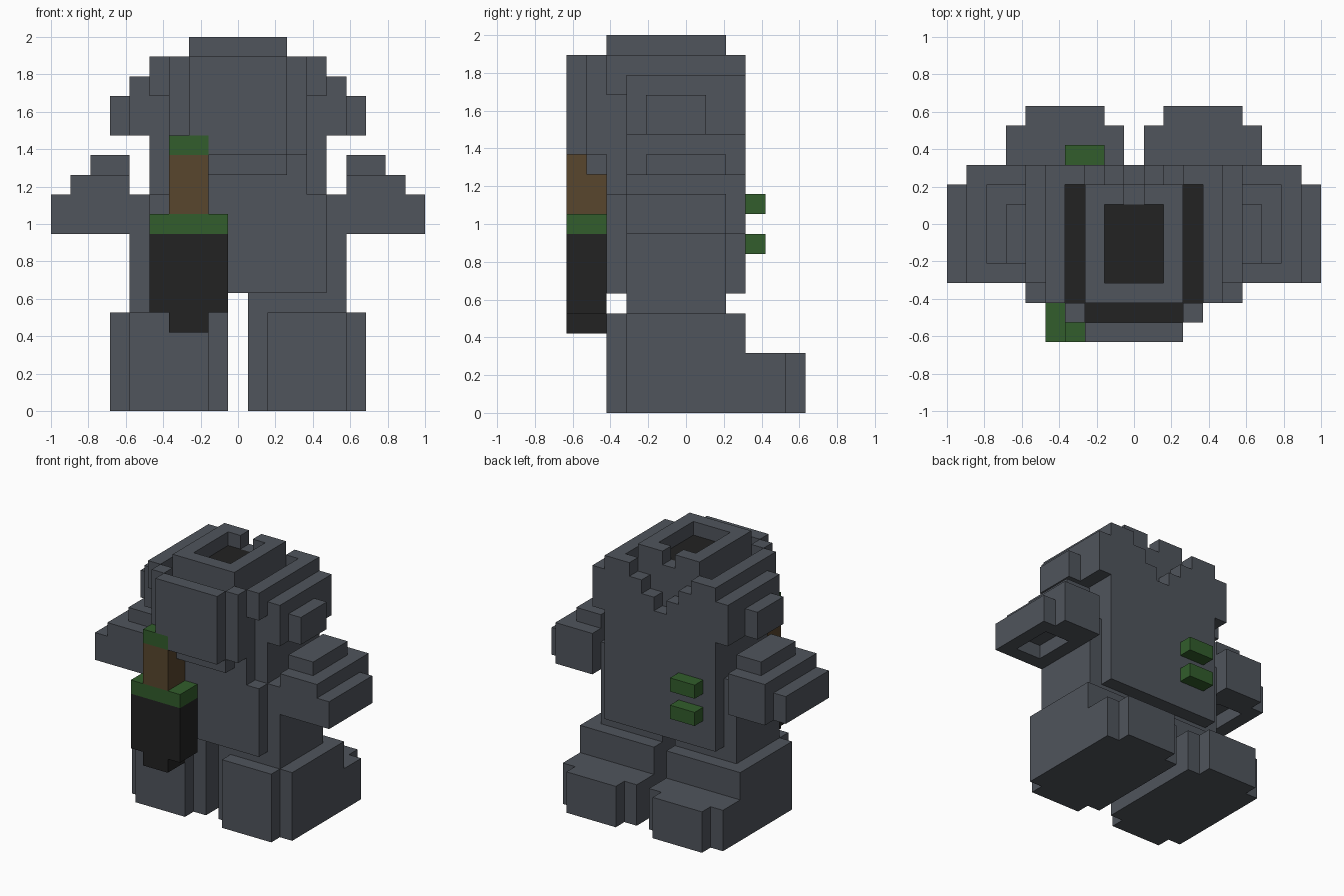
import bpy
import bmesh
from mathutils import Vector

U = 2 / 19  # size of one block

if "Cube" in bpy.data.objects:
    bpy.data.objects.remove(bpy.data.objects["Cube"], do_unlink=True)


def material(name, rgb):
    m = bpy.data.materials.new(name)
    m.use_nodes = True
    m.diffuse_color = (*rgb, 1)
    m.node_tree.nodes["Principled BSDF"].inputs["Base Color"].default_value = (*rgb, 1)
    return m


GREY = material("slate grey", (0.080, 0.090, 0.107))
BLACK = material("soft black", (0.016, 0.016, 0.016))
GREEN = material("leaf green", (0.032, 0.110, 0.025))
BROWN = material("wood brown", (0.098, 0.061, 0.027))

SIDES = [Vector(v) for v in ((1, 0, 0), (-1, 0, 0), (0, 1, 0), (0, -1, 0), (0, 0, 1), (0, 0, -1))]


def cells(box):
    """Unit blocks inside a box (x0, x1, y0, y1, z0, z1)."""
    x0, x1, y0, y1, z0, z1 = box
    return {(x0 + i, y0 + j, z0 + k)
            for i in range(round(x1 - x0)) for j in range(y1 - y0) for k in range(z1 - z0)}


def flip(box):
    return (-box[1], -box[0], *box[2:])


def part(name, mat, boxes, carve=(), mirror=False, dark=None):
    """Union of block boxes minus carved boxes; dark(face centre) picks black top faces."""
    if mirror:
        boxes = list(boxes) + [flip(b) for b in boxes]
        carve = list(carve) + [flip(b) for b in carve]
    solid = set().union(*[cells(b) for b in boxes])
    for b in carve:
        solid -= cells(b)
    bm = bmesh.new()
    for c in sorted(solid):
        mid = Vector(c) + Vector((0.5, 0.5, 0.5))
        for n in SIDES:
            if tuple(Vector(c) + n) in solid:
                continue
            a = Vector((n.y, n.z, n.x)) / 2
            b = n.cross(a)
            centre = mid + n / 2
            f = bm.faces.new([bm.verts.new((centre + p) * U) for p in (a + b, b - a, -a - b, a - b)])
            f.normal_update()
            if f.normal.dot(n) < 0:
                f.normal_flip()
            if dark and n.z > 0 and dark(centre):
                f.material_index = 1
    bmesh.ops.remove_doubles(bm, verts=bm.verts, dist=0.001)
    bmesh.ops.dissolve_limit(bm, angle_limit=0.01, verts=bm.verts, edges=bm.edges,
                             delimit={'MATERIAL'})
    me = bpy.data.meshes.new(name)
    bm.to_mesh(me)
    bm.free()
    me.materials.append(mat)
    if dark:
        me.materials.append(BLACK)
    ob = bpy.data.objects.new(name, me)
    bpy.context.collection.objects.link(ob)
    return ob


# Legs and feet, one per side
leg = [(0.5, 6.5, -3, 3, 0, 5), (1.5, 5.5, -4, -3, 0, 5),
       (0.5, 6.5, 3, 5, 0, 3), (1.5, 5.5, 5, 6, 0, 3)]
part("left_leg", GREY, leg)
part("right_leg", GREY, [flip(b) for b in leg])

# Hips, split between the legs
part("hips", GREY, [(-5.5, 5.5, -3, 2, 5, 9)], carve=[(-0.5, 0.5, -3, 2, 5, 6)])

# Coat
part("coat", GREY, [(-4.5, 4.5, -4, 3, 6, 11)])

# Sleeves with hollow cuffs
sleeve = [(4.5, 9.5, -3, 2, 9, 11), (5.5, 8.5, -3, 3, 9, 12), (5.5, 7.5, -2, 2, 12, 13)]
cuff = [(6.5, 8.5, -2, 1, 9, 10)]
part("left_sleeve", GREY, sleeve, cuff)
part("right_sleeve", GREY, [flip(b) for b in sleeve], [flip(b) for b in cuff])

# Head: core, crown ring with a pit and a notch, face plate and visor
part("head", GREY,
     [(-3.5, 3.5, -4, 2, 11, 17), (-2.5, 2.5, -4, 2, 17, 19),
      (-2.5, 2.5, -5, -4, 12, 17), (-3.5, -2.5, -5, -4, 13, 18), (2.5, 3.5, -5, -4, 13, 18),
      (-2.5, 2.5, -6, -5, 14, 18), (-1.5, 2.5, -6, -5, 13, 14)],
     carve=[(-1.5, 1.5, -3, 1, 18, 19), (-0.5, 0.5, 1, 2, 18, 19)],
     dark=lambda c: abs(c.z - 17) < 0.1
     or (abs(c.z - 18) < 0.1 and abs(c.x) < 1.5 and -3 < c.y < 1))

# Hood: side walls and a back wall stepping down to the middle
steps = [(i - 0.5, i + 0.5, 2, 3, 11, min(15 + i, 18)) for i in range(4)]
part("hood", GREY, [(3.5, 4.5, -3, 3, 11, 18), (3.5, 4.5, -4, -3, 16, 18)] + steps, mirror=True)

# Shoulder pads
part("shoulder_pads", GREY, [(4.5, 5.5, -3, 3, 14, 17), (5.5, 6.5, -2, 1, 14, 16)], mirror=True)

# Hanging tool in front
part("tool_body", BLACK, [(-4.5, -0.5, -6, -4, 5, 9), (-3.5, -1.5, -6, -4, 4, 5)])
part("tool_collar", GREEN, [(-4.5, -0.5, -6, -4, 9, 10)])
part("tool_handle", BROWN, [(-3.5, -1.5, -6, -4, 10, 12), (-3.5, -1.5, -6, -5, 12, 13),
                            (-3.5, -2.5, -5, -4, 12, 13)])
part("tool_cap", GREEN, [(-3.5, -1.5, -6, -5, 13, 14)])

# Studs on the back
for name, z in (("lower_stud", 8), ("upper_stud", 10)):
    part(name, GREEN, [(-3.5, -1.5, 3, 4, z, z + 1)])
